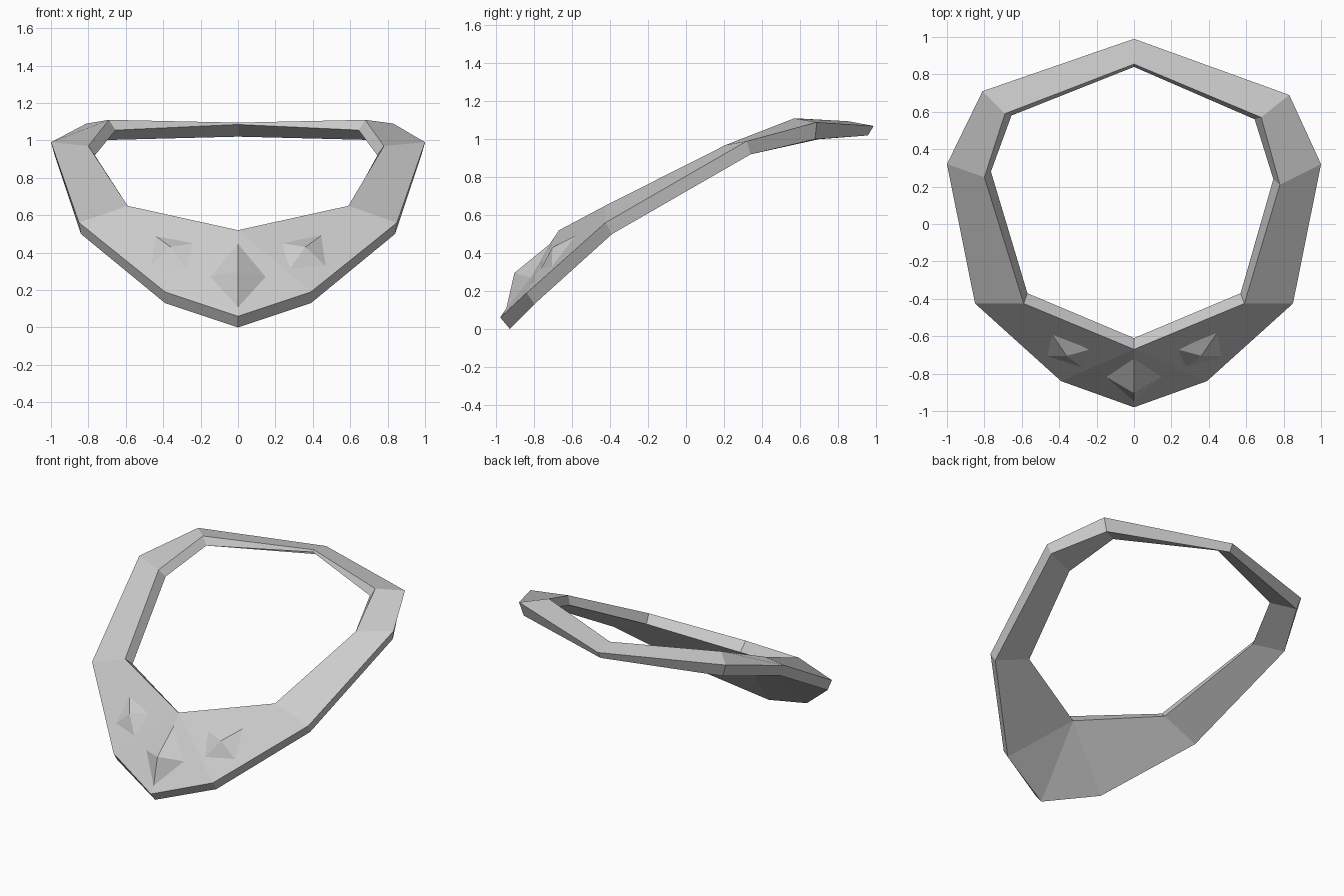
import bpy
import bmesh
from mathutils import Vector

# Remove only the default cube
default = bpy.data.objects.get("Cube")
if default:
    bpy.data.objects.remove(default, do_unlink=True)

# Single plain grey material
GREY = (0.6, 0.6, 0.6, 1)
grey = bpy.data.materials.new("plain grey")
grey.use_nodes = True
grey.diffuse_color = GREY
grey.node_tree.nodes["Principled BSDF"].inputs["Base Color"].default_value = GREY


def finish(name, bm):
    """Turn a closed bmesh into a flat-shaded object."""
    bmesh.ops.recalc_face_normals(bm, faces=bm.faces)
    mesh = bpy.data.meshes.new(name)
    bm.to_mesh(mesh)
    bm.free()
    mesh.materials.append(grey)
    obj = bpy.data.objects.new(name, mesh)
    bpy.context.collection.objects.link(obj)
    return obj


# Cross-sections of the collar from front to back, each listed as
# outer top, outer bottom, inner bottom, inner top.
front_inner = [(0, -.61, .46), (0, -.67, .52)]
sections = [
    [(0, -.98, .06), (0, -.93, 0)] + front_inner,
    [(.39, -.84, .19), (.39, -.8, .13)] + front_inner,
    [(.85, -.425, .56), (.84, -.39, .5), (.57, -.37, .6), (.59, -.425, .65)],
    [(1, .32, .99), (.98, .34, .92), (.745, .24, .92), (.78, .21, .97)],
    [(.83, .69, 1.09), (.8, .68, 1), (.645, .56, 1.055), (.68, .57, 1.11)],
    [(0, .99, 1.07), (0, .96, 1.02), (0, .84, 1.085), (0, .855, 1.095)],
]

# Small hand-made unevenness of the right side: section -> outer, inner shift
uneven = {3: ((0, 0), (.02, .04)), 4: ((-.02, .02), (.01, .02))}


def mirrored(index, section):
    """Mirror a section to the model's right side."""
    outer, inner = uneven.get(index, ((0, 0), (0, 0)))
    shifts = (outer, outer, inner, inner)
    return [(-x - dx, y + dy, z) for (x, y, z), (dx, dy) in zip(section, shifts)]


def build_collar():
    bm = bmesh.new()
    cache = {}

    def vert(point):
        key = tuple(round(c + 0.0, 4) for c in point)
        if key not in cache:
            cache[key] = bm.verts.new(key)
        return cache[key]

    last = len(sections) - 1
    right = [mirrored(i, s) for i, s in enumerate(sections)]
    ring = sections + right[last - 1:0:-1]
    for i, a in enumerate(ring):
        b = ring[(i + 1) % len(ring)]
        for k in range(4):
            n = (k + 1) % 4
            corners = [vert(p) for p in (a[k], a[n], b[n], b[k])]
            corners = list(dict.fromkeys(corners))  # shared corners make triangles
            if len(corners) > 2:
                bm.faces.new(corners)
    return finish("collar", bm)


def build_stud(name, base, tip, side=1):
    """Four-sided pyramid whose base is sunk slightly into the collar."""
    sink = Vector((0, .008, -.006))
    flip = Vector((side, 1, 1))
    bm = bmesh.new()
    ring = [bm.verts.new(Vector(p) * flip + sink) for p in base]
    apex = bm.verts.new(Vector(tip) * flip)
    for i, v in enumerate(ring):
        bm.faces.new((v, ring[(i + 1) % len(ring)], apex))
    bm.faces.new(ring)
    return finish(name, bm)


build_collar()

# Diamond-shaped stud in the middle of the front
build_stud("centre_stud",
           [(0, -.7, .475), (.158, -.82, .275), (0, -.96, .095), (-.158, -.82, .275)],
           (0, -.905, .295))

# Smaller square studs on either side
side_base = [(.455, -.575, .505), (.24, -.68, .455), (.27, -.78, .31), (.475, -.715, .33)]
for name, side in (("left_stud", 1), ("right_stud", -1)):
    build_stud(name, side_base, (.36, -.705, .43), side)
